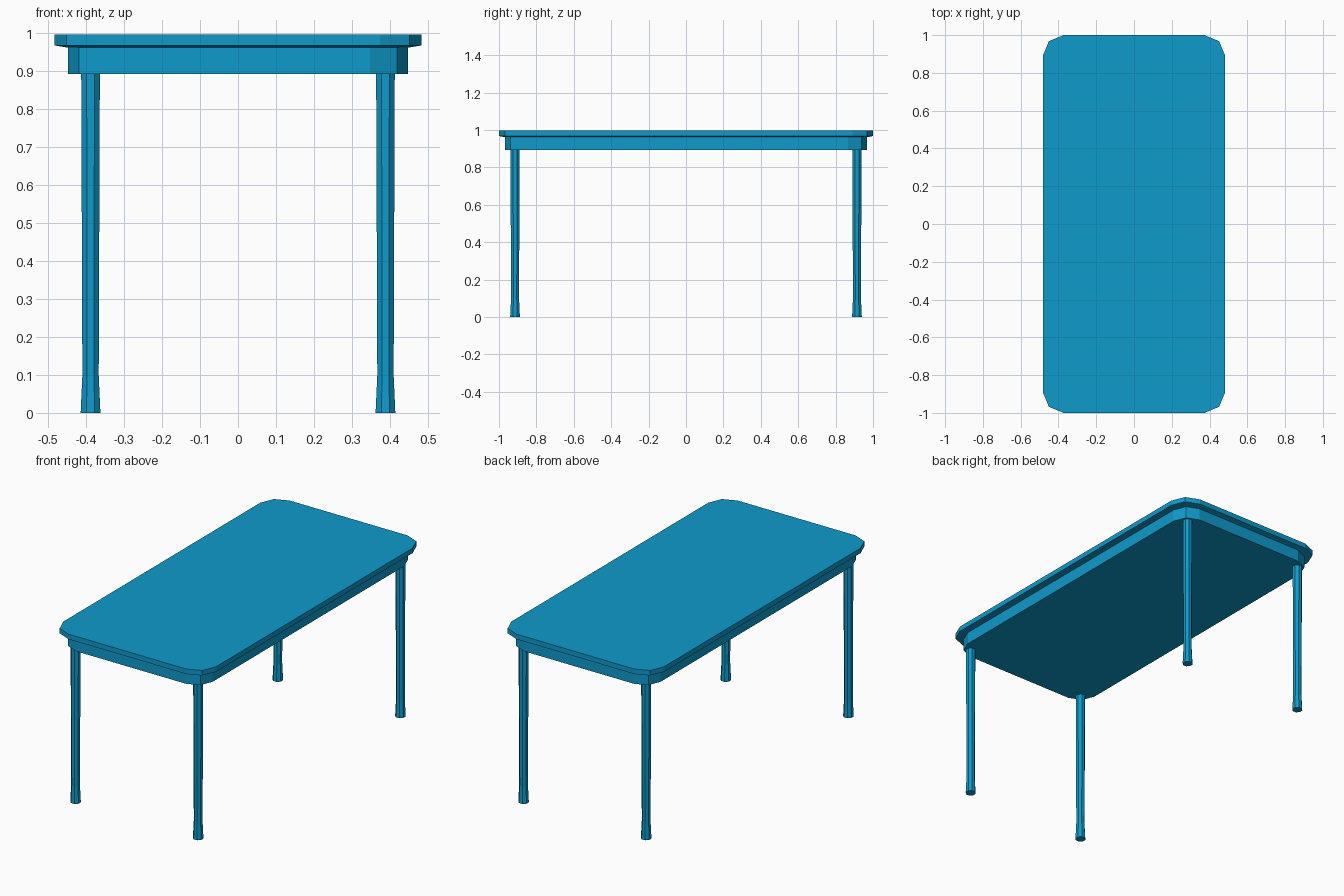
import bpy
import bmesh
from math import cos, sin, pi

cube = bpy.data.objects.get("Cube")
if cube:
    bpy.data.objects.remove(cube)

blue = bpy.data.materials.new("table blue")
blue.use_nodes = True
COLOUR = (0.0045, 0.325, 0.60, 1)
blue.diffuse_color = COLOUR
blue.node_tree.nodes["Principled BSDF"].inputs["Base Color"].default_value = COLOUR


def rounded_rect(half_x, half_y, radius, z, steps=2):
    """Rectangle outline with faceted round corners."""
    points = []
    for quarter, (sx, sy) in enumerate([(1, 1), (-1, 1), (-1, -1), (1, -1)]):
        for i in range(steps + 1):
            a = (quarter + i / steps) * pi / 2
            points.append((sx * (half_x - radius) + radius * cos(a),
                           sy * (half_y - radius) + radius * sin(a), z))
    return points


def ring(x, y, radius, z, sides=8):
    """Polygon with flat sides facing the axes; radius is to the flats."""
    r = radius / cos(pi / sides)
    return [(x + r * cos((i + 0.5) * 2 * pi / sides),
             y + r * sin((i + 0.5) * 2 * pi / sides), z) for i in range(sides)]


def loft(name, outlines):
    """Closed solid through outlines listed from bottom to top."""
    bm = bmesh.new()
    loops = [[bm.verts.new(p) for p in outline] for outline in outlines]
    n = len(loops[0])
    for low, high in zip(loops, loops[1:]):
        for i in range(n):
            j = (i + 1) % n
            bm.faces.new((low[i], low[j], high[j], high[i]))
    bm.faces.new(loops[0][::-1])
    bm.faces.new(loops[-1])
    mesh = bpy.data.meshes.new(name)
    bm.to_mesh(mesh)
    bm.free()
    mesh.materials.append(blue)
    obj = bpy.data.objects.new(name, mesh)
    bpy.context.collection.objects.link(obj)


# Top slab with a slightly sloping underside
loft("table_top", [rounded_rect(0.447, 0.967, 0.10, 0.961),
                   rounded_rect(0.483, 1.0, 0.11, 0.967),
                   rounded_rect(0.483, 1.0, 0.11, 0.996)])

# Solid apron under the slab
loft("apron", [rounded_rect(0.447, 0.967, 0.10, 0.892),
               rounded_rect(0.447, 0.967, 0.10, 0.961)])

# Four slim legs with flared feet: radius at each height
LEG_PROFILE = [(0.026, 0), (0.0215, 0.1), (0.0245, 0.892)]
for end, sy in (("front", -1), ("back", 1)):
    for side, sx in (("right", -1), ("left", 1)):
        loft(f"{end}_{side}_leg",
             [ring(sx * 0.388, sy * 0.914, r, z) for r, z in LEG_PROFILE])
